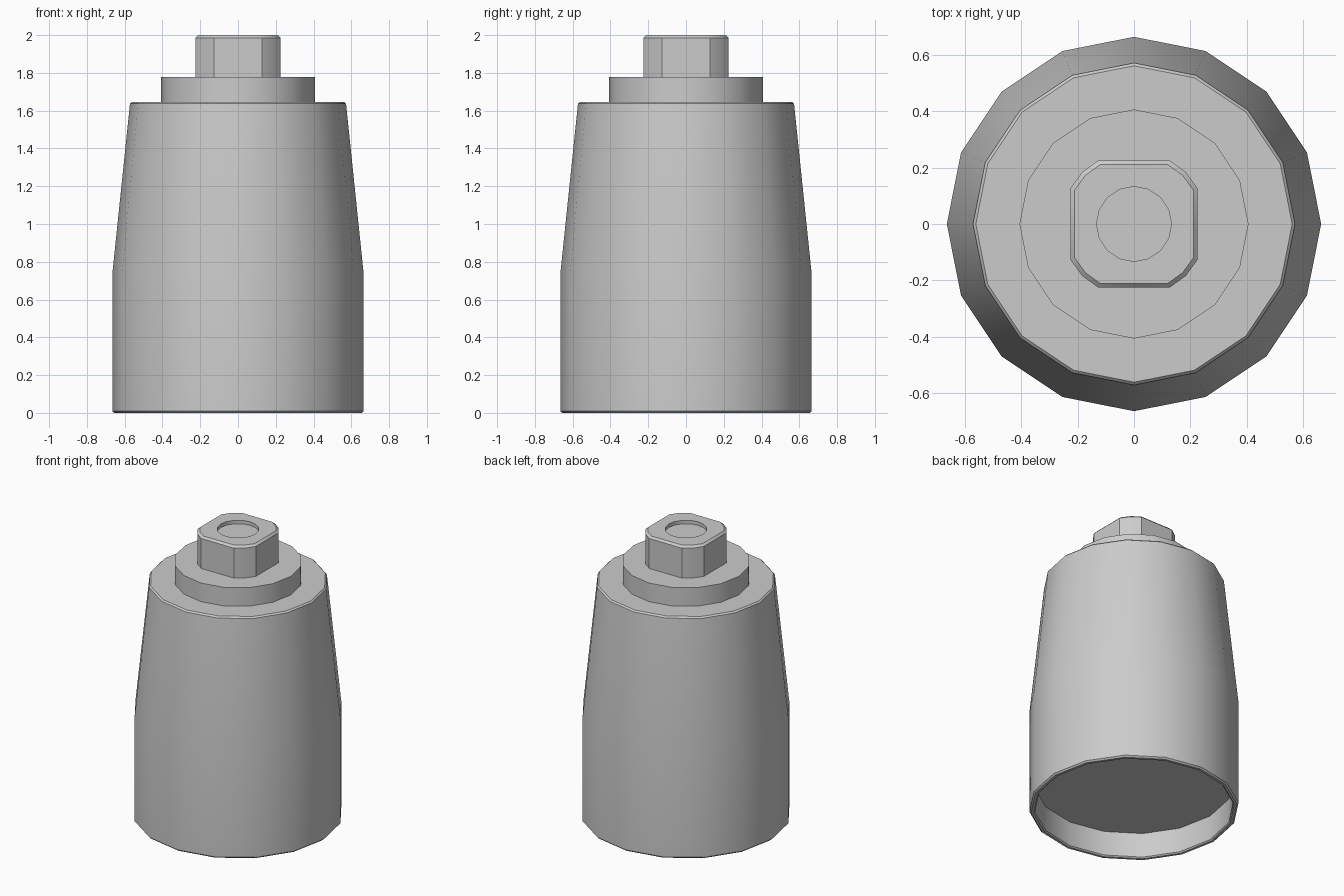
import bpy, bmesh
from math import cos, sin, pi

if "Cube" in bpy.data.objects:
    bpy.data.objects.remove(bpy.data.objects["Cube"], do_unlink=True)

SIDES = 16

grey = bpy.data.materials.new("grey metal")
grey.use_nodes = True
grey_colour = (0.6, 0.6, 0.6, 1)
grey.diffuse_color = grey_colour
grey.node_tree.nodes["Principled BSDF"].inputs["Base Color"].default_value = grey_colour


def circle(radius):
    return [(radius * cos(2 * pi * i / SIDES), radius * sin(2 * pi * i / SIDES))
            for i in range(SIDES)]


def rounded_square(half):
    """Square outline with two-facet corners and a point mid-flat."""
    side, corner = half * 0.56, half * 0.815
    quarter = [(half, 0), (half, side), (corner, corner), (side, half)]
    points = []
    for _ in range(4):
        points += quarter
        quarter = [(-y, x) for x, y in quarter]
    return points


def loft(name, sections):
    """Skin a stack of (outline, height) sections and cap both ends."""
    bm = bmesh.new()
    rings = [[bm.verts.new((x, y, z)) for x, y in outline] for outline, z in sections]
    for low, high in zip(rings, rings[1:]):
        for i in range(SIDES):
            j = (i + 1) % SIDES
            bm.faces.new((low[i], low[j], high[j], high[i]))
    bm.faces.new(rings[0][::-1])
    bm.faces.new(rings[-1])
    bmesh.ops.recalc_face_normals(bm, faces=bm.faces)
    mesh = bpy.data.meshes.new(name)
    bm.to_mesh(mesh)
    bm.free()
    mesh.materials.append(grey)
    obj = bpy.data.objects.new(name, mesh)
    bpy.context.collection.objects.link(obj)
    bpy.ops.object.select_all(action="DESELECT")
    obj.select_set(True)
    bpy.context.view_layer.objects.active = obj
    bpy.ops.object.shade_smooth_by_angle(angle=pi / 6)
    return obj


# Tapered body, open underneath with a shallow recess
body_profile = [(0.63, 0.18), (0.63, 0.008), (0.638, 0), (0.655, 0), (0.665, 0.01),
                (0.665, 0.74), (0.572, 1.637), (0.562, 1.647)]
loft("body", [(circle(r), z) for r, z in body_profile])

# Collar on top of the body
loft("collar", [(circle(0.407), 1.64), (circle(0.407), 1.777)])

# Square drive head with a bevelled top edge and a round dimple
loft("drive_head", [(rounded_square(0.226), 1.77), (rounded_square(0.226), 1.986),
                    (rounded_square(0.212), 2.0), (circle(0.133), 2.0),
                    (circle(0.133), 1.975)])
